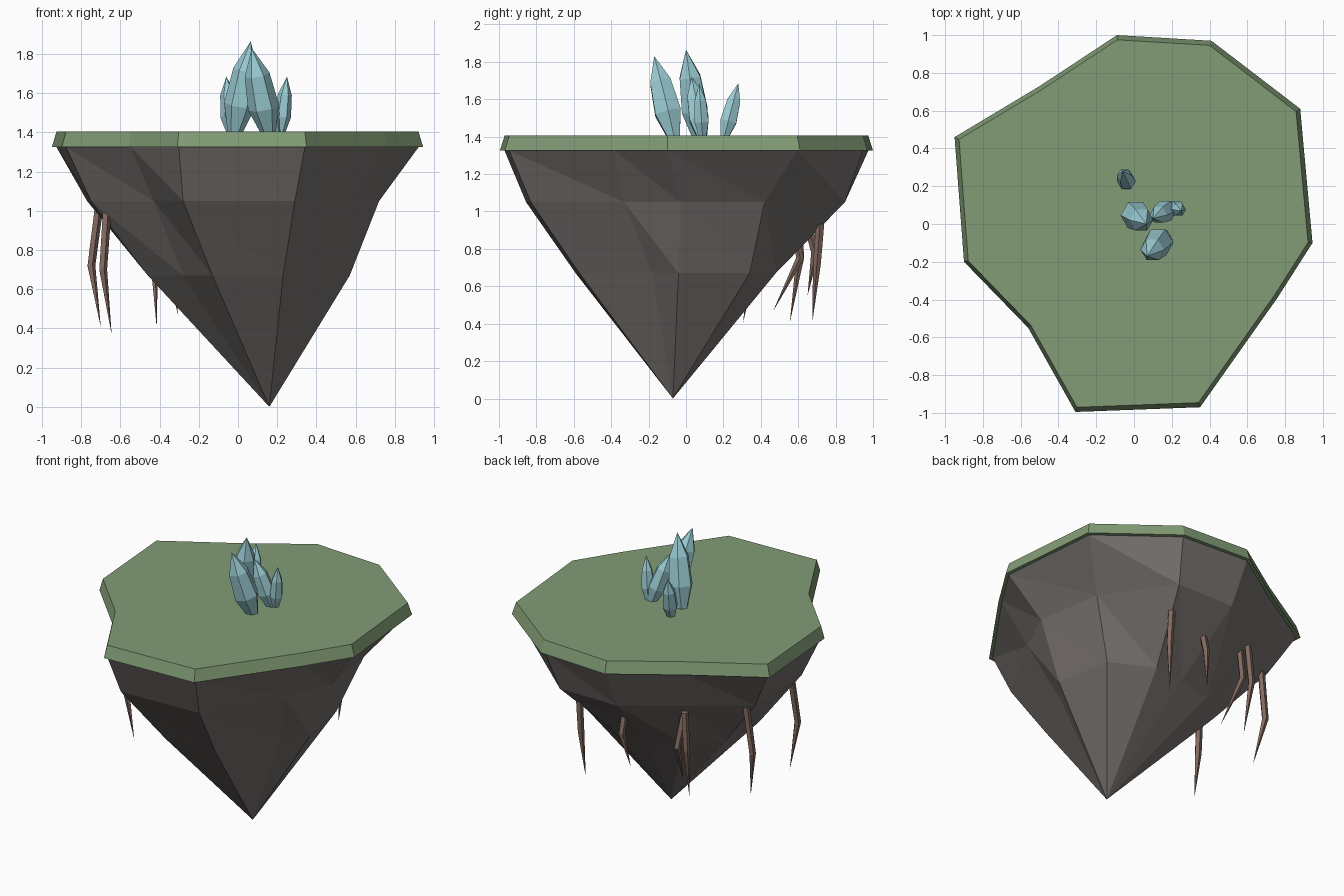
import bpy
import bmesh
from math import cos, sin, tau
from mathutils import Vector

cube = bpy.data.objects.get("Cube")
if cube:
    bpy.data.objects.remove(cube, do_unlink=True)


def make_material(name, colour):
    material = bpy.data.materials.new(name)
    material.use_nodes = True
    material.diffuse_color = (*colour, 1)
    shader = next(n for n in material.node_tree.nodes if n.type == 'BSDF_PRINCIPLED')
    shader.inputs["Base Color"].default_value = (*colour, 1)
    shader.inputs["Roughness"].default_value = 0.9
    return material


grass = make_material("moss_green", (0.223, 0.335, 0.18))
stone = make_material("warm_grey_stone", (0.18, 0.162, 0.153))
bark = make_material("root_brown", (0.223, 0.141, 0.114))
crystal = make_material("pale_blue_crystal", (0.33, 0.62, 0.67))


def loft(name, rings, material):
    """Flat-faceted closed solid through rings of equal length; a ring of one point is a tip."""
    bm = bmesh.new()
    loops = [[bm.verts.new(point) for point in ring] for ring in rings]
    for upper, lower in zip(loops, loops[1:]):
        for i in range(len(upper)):
            if len(lower) == 1:
                bm.faces.new((upper[i], upper[i - 1], lower[0]))
            else:
                bm.faces.new((upper[i], upper[i - 1], lower[i - 1]))
                bm.faces.new((upper[i], lower[i - 1], lower[i]))
    for loop in (loops[0], loops[-1]):
        if len(loop) > 1:
            bm.faces.new(loop)
    bmesh.ops.recalc_face_normals(bm, faces=bm.faces)
    mesh = bpy.data.meshes.new(name)
    bm.to_mesh(mesh)
    bm.free()
    mesh.materials.append(material)
    obj = bpy.data.objects.new(name, mesh)
    bpy.context.collection.objects.link(obj)
    return obj


def level(outline, z, scale=1.0):
    return [(x * scale, y * scale, z) for x, y in outline]


def circle(centre, axis, radius, sides):
    """Polygon ring around a centre, square to an axis."""
    side = axis.cross(Vector((0, 1, 0))).normalized()
    other = axis.cross(side).normalized()
    return [centre + radius * (side * cos(tau * k / sides) + other * sin(tau * k / sides))
            for k in range(sides)]


# Grass slab with a slightly narrower top
rim = [(-.09, 1), (.41, .97), (.88, .61), (.945, -.1), (.76, -.39), (.35, -.97),
       (-.31, -.995), (-.56, -.55), (-.9, -.2), (-.95, .46), (-.5, .73)]
loft("grass_slab", [level(rim, 1.405, .975), level(rim, 1.325)], grass)

# Hanging rock, narrowing through irregular rings to an off-centre point
shoulder = [(-.07, .85), (.35, .85), (.65, .42), (.72, -.03), (.58, -.33), (.29, -.83),
            (-.28, -.855), (-.43, -.45), (-.75, -.17), (-.77, .36), (-.42, .62)]
waist = [(0, .45), (.22, .48), (.5, .34), (.57, -.04), (.45, -.18), (.23, -.57),
         (-.13, -.59), (-.28, -.33), (-.46, -.13), (-.45, .22), (-.25, .4)]
apex = Vector((.16, -.07))
neck = [apex.lerp(Vector(point), .5) for point in waist]
loft("hanging_rock", [level(rim, 1.325, .975), level(shoulder, 1.05), level(waist, .67),
                      level(neck, .335), [(apex.x, apex.y, 0)]], stone)

# Bent, tapering roots: top, bend and tip of each
roots = [
    ((-.71, .37, 1.03), (-.75, .36, .72), (-.70, .305, .405)),
    ((-.67, -.17, 1.0), (-.69, -.21, .7), (-.645, -.19, .37)),
    ((-.41, .6, 1.0), (-.43, .61, .75), (-.415, .555, .405)),
    ((-.38, .56, .98), (-.36, .61, .75), (-.305, .465, .465)),
    ((.3, .72, .98), (.3, .7, .72), (.28, .675, .405)),
    ((0, .66, .9), (0, .69, .78), (-.04, .65, .55)),
]
for number, path in enumerate(roots, 1):
    top, bend, tip = map(Vector, path)
    down = tip - top
    loft(f"root_{number}", [circle(top, down, .024, 5), circle(bend, down, .022, 5), [tip]], bark)

# Crystals: foot, tip and radius of each
crystals = [
    ((-.02, .07, 1.38), (.065, 0, 1.865), .08),
    ((.16, -.06, 1.38), (.07, -.17, 1.83), .08),
    ((.2, .09, 1.38), (.1, .03, 1.72), .06),
    ((.215, .09, 1.38), (.25, .07, 1.685), .044),
    ((-.03, .2, 1.38), (-.06, .28, 1.685), .05),
]
for number, (foot, tip, radius) in enumerate(crystals, 1):
    foot, tip = Vector(foot), Vector(tip)
    axis = tip - foot
    rings = [circle(foot.lerp(tip, t), axis, radius * width, 6)
             for t, width in ((0, .4), (.33, 1), (.7, .8))]
    loft(f"crystal_{number}", rings + [[tip]], crystal)
